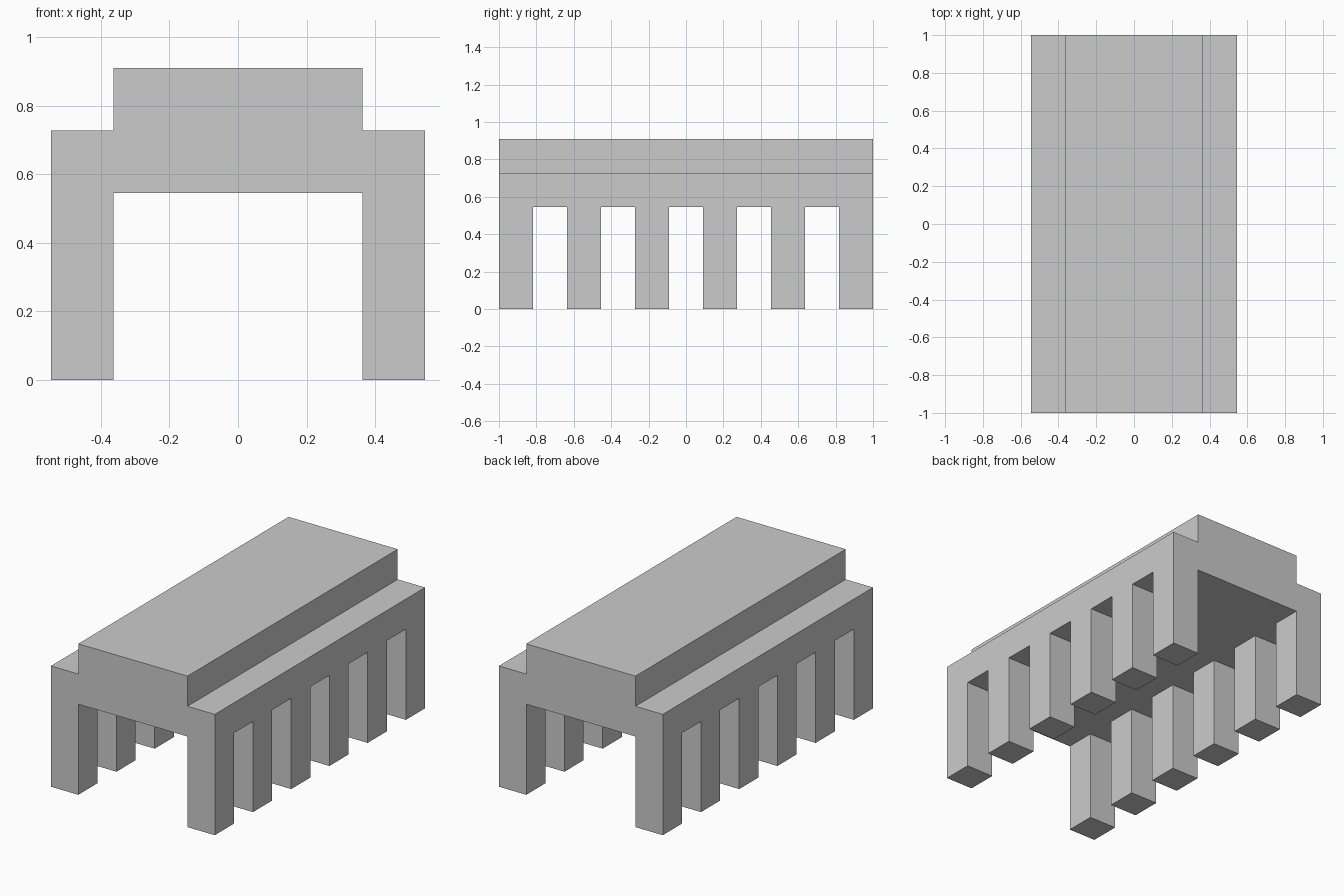
import bpy, bmesh
from mathutils import Vector

if "Cube" in bpy.data.objects:
    bpy.data.objects.remove(bpy.data.objects["Cube"])

U = 2 / 11  # grid module: the model is 6 x 11 x 5 modules


def prism(name, outline, x0, x1):
    """Extrude a (y, z) outline along x from x0 to x1, all in modules."""
    bm = bmesh.new()
    face = bm.faces.new([bm.verts.new((x0 * U, y * U, z * U)) for y, z in outline])
    ext = bmesh.ops.extrude_face_region(bm, geom=[face], use_keep_orig=True)
    moved = [g for g in ext["geom"] if isinstance(g, bmesh.types.BMVert)]
    bmesh.ops.translate(bm, verts=moved, vec=Vector(((x1 - x0) * U, 0, 0)))
    bmesh.ops.recalc_face_normals(bm, faces=bm.faces[:])
    mesh = bpy.data.meshes.new(name)
    bm.to_mesh(mesh)
    bm.free()
    obj = bpy.data.objects.new(name, mesh)
    bpy.context.collection.objects.link(obj)
    return obj


# Raised roof slab between the two side walls
hall = prism("colonnade_hall", [(-5.5, 3), (5.5, 3), (5.5, 5), (-5.5, 5)], -2, 2)

# Comb-shaped side wall: six pillars under a solid beam
comb = [(5.5, 4), (-5.5, 4)]
for i in range(6):
    y = -5.5 + 2 * i
    if i:
        comb.append((y, 3))
    comb += [(y, 0), (y + 1, 0)]
    if i < 5:
        comb.append((y + 1, 3))

# Fuse both walls with the roof into one clean shell
walls = [prism("left_wall", comb, -3, -2), prism("right_wall", comb, 2, 3)]
bpy.context.view_layer.objects.active = hall
for wall in walls:
    mod = hall.modifiers.new("join_" + wall.name, "BOOLEAN")
    mod.operation = "UNION"
    mod.solver = "EXACT"
    mod.object = wall
    bpy.ops.object.modifier_apply(modifier=mod.name)
    bpy.data.objects.remove(wall)
